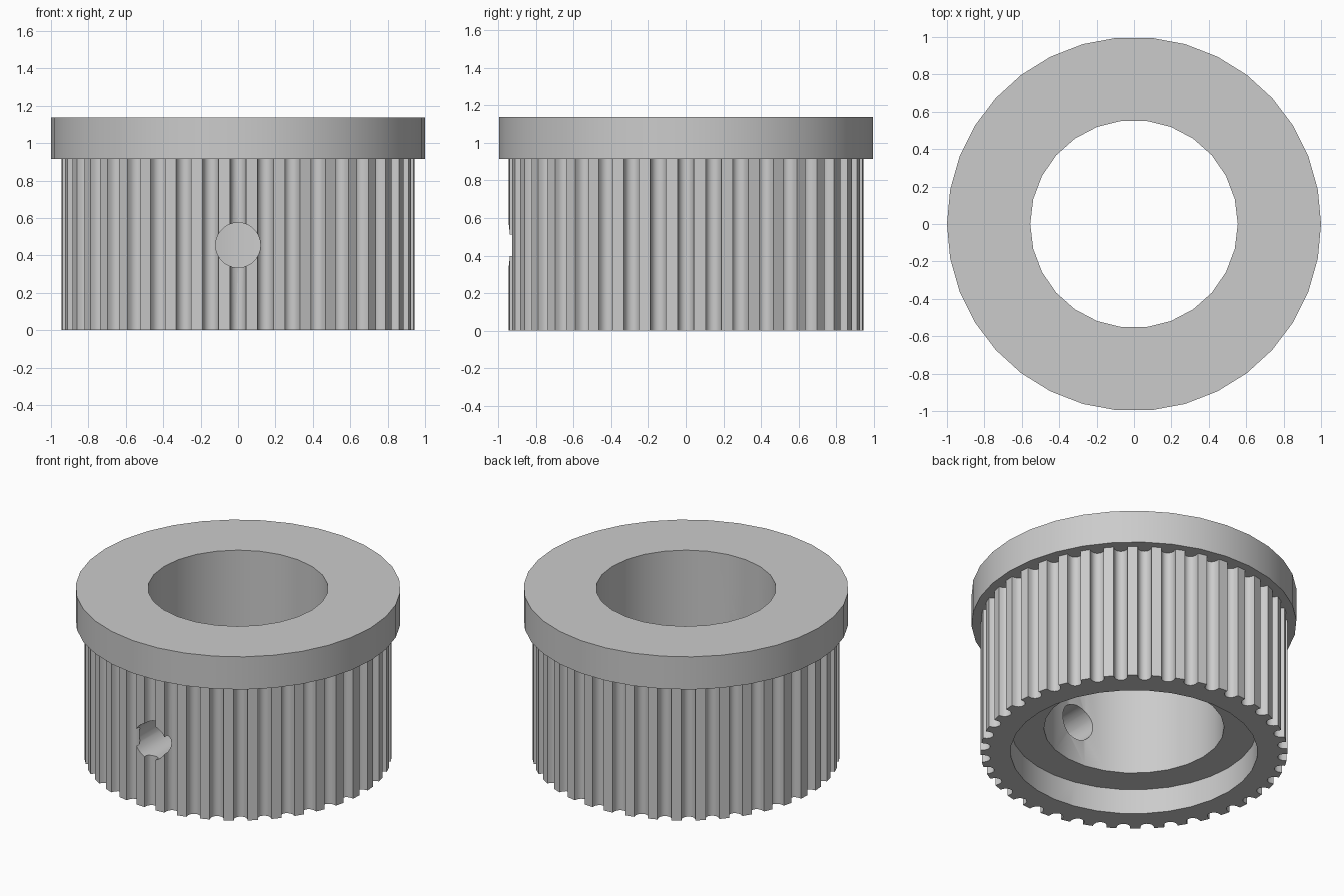
import bpy
import bmesh
from math import sin, cos, pi, radians
from mathutils import Matrix, Vector

old = bpy.data.objects.get("Cube")
if old:
    bpy.data.objects.remove(old, do_unlink=True)

HEIGHT, FLANGE_Z = 1.137, 0.915
TEETH, TIP_R = 40, 0.945
GROOVE_HALF, GROOVE_DEPTH = 0.043, 0.057
BORE_R, RECESS_R, RECESS_DEPTH = 0.555, 0.76, 0.17

grey = bpy.data.materials.new("light grey")
grey.use_nodes = True
colour = (0.6, 0.6, 0.6, 1)
grey.diffuse_color = colour
grey.node_tree.nodes["Principled BSDF"].inputs["Base Color"].default_value = colour


def circle(radius, sides):
    return [(radius * cos(2 * pi * i / sides), radius * sin(2 * pi * i / sides))
            for i in range(sides)]


def prism(name, outline, z0, z1, matrix=None):
    """Closed solid made by extruding a flat outline."""
    bm = bmesh.new()
    face = bm.faces.new([bm.verts.new((x, y, z0)) for x, y in outline])
    top = bmesh.ops.extrude_face_region(bm, geom=[face])["geom"]
    moved = [v for v in top if isinstance(v, bmesh.types.BMVert)]
    bmesh.ops.translate(bm, vec=(0, 0, z1 - z0), verts=moved)
    bmesh.ops.recalc_face_normals(bm, faces=bm.faces)
    if matrix:
        bm.transform(matrix)
    mesh = bpy.data.meshes.new(name)
    bm.to_mesh(mesh)
    bm.free()
    mesh.materials.append(grey)
    obj = bpy.data.objects.new(name, mesh)
    bpy.context.collection.objects.link(obj)
    return obj


def cut(obj, cutters):
    """Subtract the cutters and bake the result."""
    for cutter in cutters:
        cutter.hide_render = True
        mod = obj.modifiers.new("cut", 'BOOLEAN')
        mod.operation = 'DIFFERENCE'
        mod.solver = 'EXACT'
        mod.object = cutter
    graph = bpy.context.evaluated_depsgraph_get()
    baked = bpy.data.meshes.new_from_object(obj.evaluated_get(graph))
    obj.modifiers.clear()
    obj.data = baked
    obj.data.name = obj.name


def toothed_outline():
    """Rounded grooves spaced evenly around the barrel, one facing the front."""
    points, steps = [], 8
    for tooth in range(TEETH):
        turn = Matrix.Rotation(2 * pi * tooth / TEETH, 2)
        for s in range(steps + 1):
            t = pi * s / steps
            y = -GROOVE_HALF * cos(t)
            rim = (TIP_R ** 2 - GROOVE_HALF ** 2) ** 0.5
            x = rim - GROOVE_DEPTH * max(sin(t), 0) ** 0.8
            points.append(tuple(turn @ Vector((x, y))))
    return points


# Main parts
barrel = prism("toothed_barrel", toothed_outline(), 0, FLANGE_Z)
flange = prism("flange", circle(1, 34), FLANGE_Z, HEIGHT)

# Bore, bottom recess and front screw hole
bore = prism("bore_cutter", circle(BORE_R, 26), -0.2, HEIGHT + 0.2)
recess = prism("recess_cutter", circle(RECESS_R, 32), -0.2, RECESS_DEPTH)
to_front = Matrix.Translation((0, 0, 0.455)) @ Matrix.Rotation(radians(90), 4, 'X')
screw = prism("screw_hole_cutter", circle(0.12, 28), 0.2, 1.2, to_front)

cut(barrel, [bore, recess, screw])
cut(flange, [bore])
for helper in (bore, recess, screw):
    bpy.data.objects.remove(helper, do_unlink=True)

# Smooth curved walls, crisp edges
for obj in bpy.context.view_layer.objects:
    obj.select_set(obj in (barrel, flange))
bpy.context.view_layer.objects.active = barrel
bpy.ops.object.shade_smooth_by_angle(angle=radians(30))
